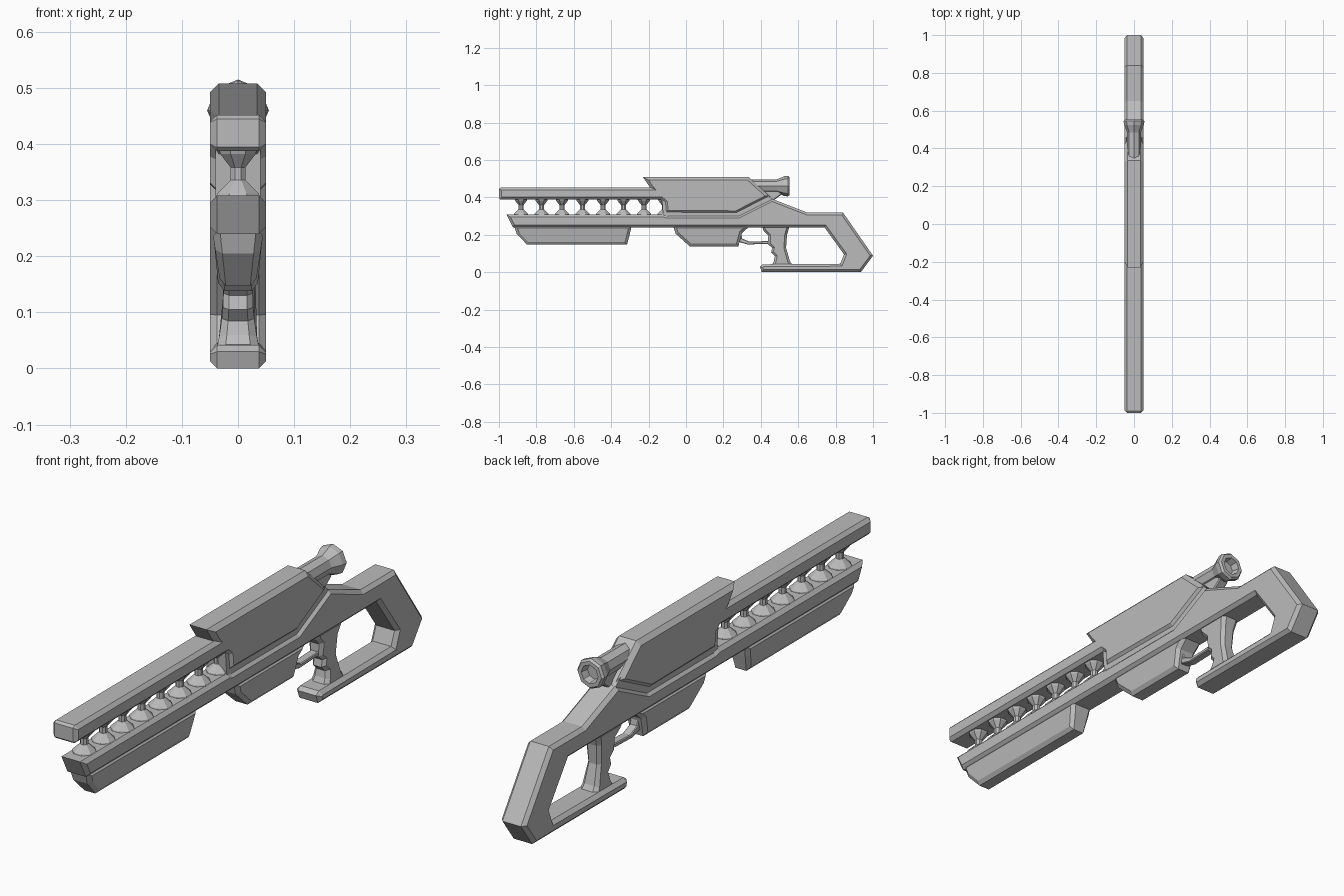
import bpy, bmesh, math
from mathutils import Matrix

gun_grey = bpy.data.materials.new("plain_grey")
gun_grey.diffuse_color = (0.5, 0.5, 0.5, 1)


def finish(name, bm):
    bmesh.ops.recalc_face_normals(bm, faces=bm.faces[:])
    me = bpy.data.meshes.new(name)
    bm.to_mesh(me)
    bm.free()
    me.materials.append(gun_grey)
    ob = bpy.data.objects.new(name, me)
    bpy.context.collection.objects.link(ob)
    return ob


def prism(name, profile, hw, bevel=0.0, width=None):
    """Side profile (y, z) extruded across x, with chamfered rims.
    width(z) optionally gives the half width at each height."""
    bm = bmesh.new()
    left = [bm.verts.new((-hw, y, z)) for y, z in profile]
    right = [bm.verts.new((hw, y, z)) for y, z in profile]
    bm.faces.new(left)
    bm.faces.new(right[::-1])
    n = len(profile)
    for i in range(n):
        j = (i + 1) % n
        bm.faces.new((left[i], right[i], right[j], left[j]))
    bmesh.ops.recalc_face_normals(bm, faces=bm.faces[:])
    if bevel:
        rims = [e for e in bm.edges if e.verts[0].co.x == e.verts[1].co.x]
        bmesh.ops.bevel(bm, geom=rims, offset=bevel, segments=1,
                        profile=0.5, affect='EDGES', clamp_overlap=True)
    if width:
        for v in bm.verts:
            v.co.x *= width(v.co.z) / hw
    return finish(name, bm)


def lathe(name, profile, matrix, sides=8, turn=0.0):
    """(radius, height) profile turned around local z, ends closed."""
    bm = bmesh.new()
    rings = []
    for r, h in profile:
        rings.append([bm.verts.new((r * math.cos(turn + math.tau * k / sides),
                                    r * math.sin(turn + math.tau * k / sides), h))
                      for k in range(sides)])
    for a, b in zip(rings, rings[1:]):
        for k in range(sides):
            m = (k + 1) % sides
            bm.faces.new((a[k], a[m], b[m], b[k]))
    bm.faces.new(rings[0])
    bm.faces.new(rings[-1])
    bm.transform(matrix)
    return finish(name, bm)


# Lower rail and skeleton stock in one open outline
prism("frame_and_stock", [
    (-0.96, 0.308), (-0.925, 0.24), (0.74, 0.24), (0.845, 0.095), (0.825, 0.045),
    (0.41, 0.042), (0.395, 0.03), (0.405, 0.0), (0.935, 0.0), (1.0, 0.088),
    (0.84, 0.318), (0.65, 0.318), (0.46, 0.392), (0.28, 0.302), (-0.10, 0.302),
    (-0.12, 0.308)], 0.05, 0.013)

# Upper barrel bar
prism("barrel_bar", [(-1.0, 0.395), (-0.992, 0.388), (0.1, 0.388), (0.1, 0.452),
                     (-0.99, 0.452), (-1.0, 0.445)], 0.05, 0.014)

# Receiver cover over a narrower core that shows in the groove
prism("receiver_cover", [
    (-0.23, 0.508), (-0.19, 0.45), (-0.135, 0.388), (-0.115, 0.37), (-0.11, 0.315),
    (0.27, 0.312), (0.45, 0.404), (0.335, 0.508)], 0.05, 0.016)
prism("receiver_core", [(-0.13, 0.40), (-0.12, 0.28), (0.28, 0.28), (0.47, 0.38),
                        (0.44, 0.41), (0.30, 0.47)], 0.04)

# Row of waisted spools between the rails
for i in range(8):
    lathe("spool_%d" % (i + 1),
          [(0.046, 0.295), (0.040, 0.312), (0.014, 0.336), (0.014, 0.358),
           (0.034, 0.382), (0.040, 0.40)],
          Matrix.Translation((0, -0.882 + 0.1095 * i, 0)), 8, math.pi / 8)

# Fore grip and magazine, both narrowing downwards
prism("fore_grip", [(-0.92, 0.25), (-0.905, 0.205), (-0.85, 0.147), (-0.315, 0.147),
                    (-0.30, 0.205), (-0.29, 0.25)], 0.047, 0.014,
      lambda z: 0.031 + 0.15 * (z - 0.147))
prism("magazine", [(-0.07, 0.25), (-0.055, 0.205), (0.02, 0.138), (0.28, 0.138),
                   (0.30, 0.21), (0.345, 0.25)], 0.047, 0.014,
      lambda z: 0.034 + 0.1 * (z - 0.138))

# Trigger guard
prism("trigger_guard", [(0.27, 0.20), (0.27, 0.165), (0.33, 0.148), (0.45, 0.152),
                        (0.45, 0.167), (0.34, 0.163), (0.30, 0.18), (0.295, 0.21)],
      0.016, 0.003)

# Pistol grip with finger grooves, slim at the waist
prism("pistol_grip", [
    (0.405, 0.25), (0.415, 0.22), (0.44, 0.195), (0.438, 0.15), (0.46, 0.13),
    (0.455, 0.105), (0.475, 0.085), (0.47, 0.06), (0.455, 0.03), (0.575, 0.03),
    (0.555, 0.06), (0.535, 0.13), (0.54, 0.20), (0.555, 0.25)], 0.03, 0.012,
      lambda z: 0.026 + 1.1 * (z - 0.14) ** 2)

# Scope tube with flared, hollow eyepiece, and its mount
lathe("scope", [(0.036, 0.2), (0.036, 0.485), (0.042, 0.50), (0.053, 0.525),
                (0.055, 0.545), (0.048, 0.553), (0.034, 0.553), (0.028, 0.525)],
      Matrix.Translation((0, 0, 0.460)) @ Matrix.Rotation(-math.pi / 2, 4, 'X'))
prism("scope_mount", [(0.38, 0.44), (0.40, 0.37), (0.47, 0.385), (0.51, 0.415),
                      (0.50, 0.44)], 0.02, 0.004)
